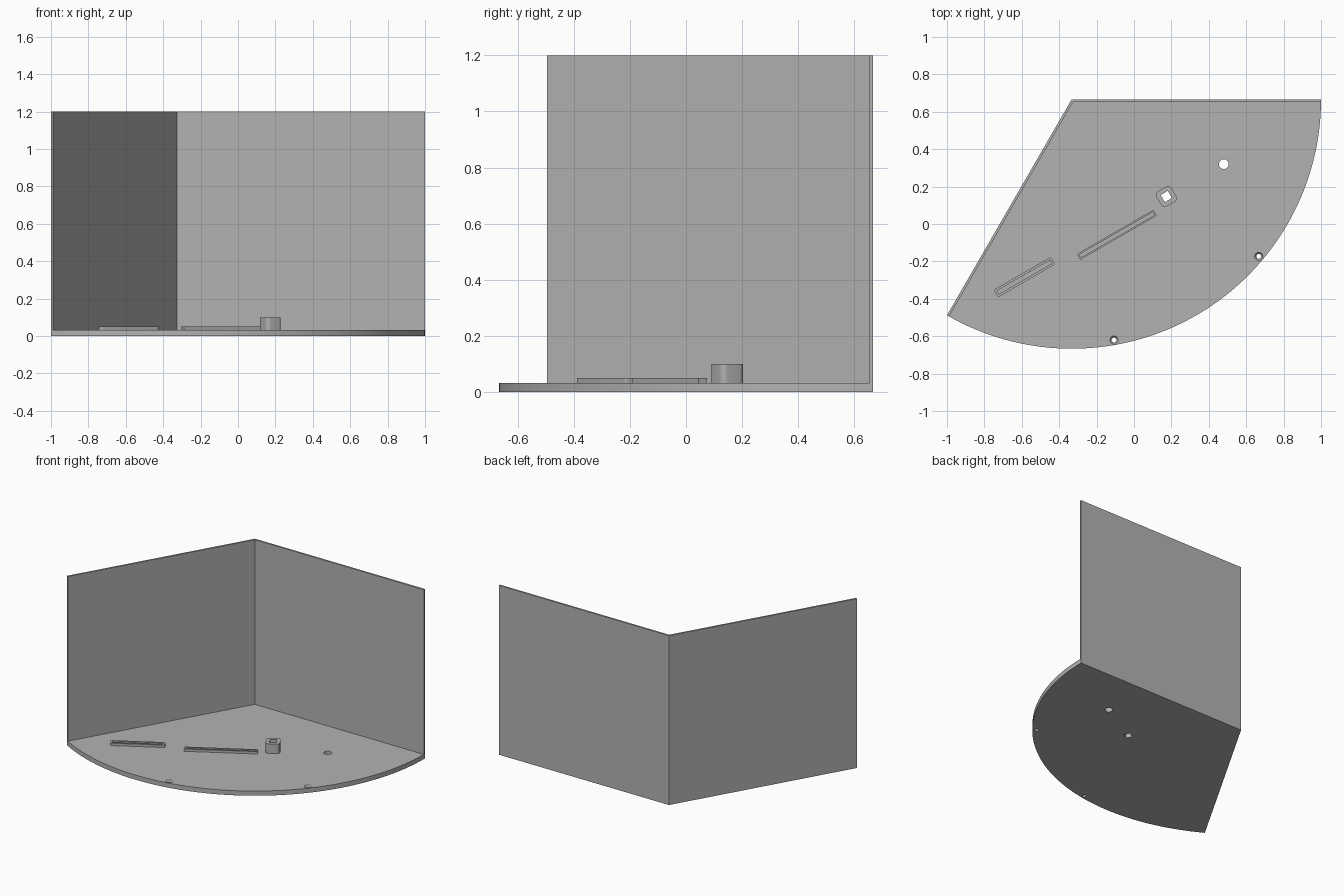
import bpy, math
from mathutils import Matrix, Vector

cube = bpy.data.objects.get("Cube")
if cube:
    bpy.data.objects.remove(cube)

grey = bpy.data.materials.new("plain_grey")
grey.use_nodes = True
COLOUR = (0.45, 0.45, 0.45, 1)
grey.diffuse_color = COLOUR
grey.node_tree.nodes["Principled BSDF"].inputs["Base Color"].default_value = COLOUR

CORNER = Vector((-1 / 3, 2 / 3))   # where the two walls meet
RADIUS = 4 / 3
FLOOR, RIM, TOP = 0.033, 0.05, 1.2
WALL = 0.0133
TILT = math.radians(30)            # fittings lie along this diagonal


def arc(centre, radius, start, end, steps):
    return [Vector(centre) + radius * Vector((math.cos(a), math.sin(a)))
            for a in (math.radians(start + (end - start) * i / steps) for i in range(steps + 1))]


def loft(name, rings):
    """Closed solid through (outline, height) rings, lowest first."""
    n = len(rings[0][0])
    verts = [(p.x, p.y, z) for outline, z in rings for p in outline]
    faces = [list(range(n))[::-1], list(range(len(verts) - n, len(verts)))]
    for k in range(len(rings) - 1):
        for i in range(n):
            j = (i + 1) % n
            faces.append((k * n + i, k * n + j, k * n + n + j, k * n + n + i))
    mesh = bpy.data.meshes.new(name)
    mesh.from_pydata(verts, [], faces)
    mesh.materials.append(grey)
    obj = bpy.data.objects.new(name, mesh)
    bpy.context.collection.objects.link(obj)
    return obj


def prism(name, outline, low, high):
    return loft(name, [(outline, low), (outline, high)])


def circle(centre, radius):
    return arc(centre, radius, 0, 360, 32)[:-1]


def slanted_box(centre, length, width, corner=0):
    """Rectangle along the diagonal, with optional rounded corners."""
    pts = []
    for sx, sy, start in ((1, 1, 0), (-1, 1, 90), (-1, -1, 180), (1, -1, 270)):
        p = Vector((sx * (length / 2 - corner), sy * (width / 2 - corner)))
        pts += arc(p, corner, start, start + 90, 8) if corner else [p]
    turn = Matrix.Rotation(TILT, 2)
    return [Vector(centre) + turn @ p for p in pts]


def cut(obj, cutter):
    mod = obj.modifiers.new("cut", "BOOLEAN")
    mod.operation, mod.solver, mod.object = "DIFFERENCE", "EXACT", cutter
    bpy.context.view_layer.objects.active = obj
    bpy.ops.object.modifier_apply(modifier=mod.name)


def smooth(obj):
    bpy.ops.object.select_all(action="DESELECT")
    obj.select_set(True)
    bpy.context.view_layer.objects.active = obj
    bpy.ops.object.shade_smooth_by_angle(angle=TILT)


# Fan-shaped floor plate
floor = prism("floor_plate", [CORNER] + arc(CORNER, RADIUS, -120, 0, 90), 0, FLOOR)

# Pair of walls as one bent strip, mitred at the corner
far = Vector((math.cos(math.radians(-120)), math.sin(math.radians(-120))))
inward = Vector((-far.y, far.x))
right_end = CORNER + Vector((RADIUS, 0))
left_end = CORNER + far * RADIUS
mitre = CORNER + Vector((WALL / math.tan(math.radians(60)), -WALL))
walls = prism("corner_walls", [CORNER, left_end, left_end + inward * WALL, mitre,
                               right_end - Vector((0, WALL)), right_end], FLOOR, TOP)

# Square socket with a bore that passes through the floor
SOCKET = (0.173, 0.147)
socket = prism("square_socket", slanted_box(SOCKET, 0.093, 0.093, 0.022), FLOOR, 0.1)
bore = prism("bore_cutter", slanted_box(SOCKET, 0.044, 0.044), -0.1, 0.2)
cut(socket, bore)

# Two low slotted rails
rails = []
for name, centre, length, width, slot, corner in (
        ("short_rail", (-0.586, -0.284), 0.353, 0.046, 0.02, 0.009),
        ("long_rail", (-0.092, -0.058), 0.472, 0.036, 0.018, 0)):
    rail = prism(name, slanted_box(centre, length, width, corner), FLOOR, RIM)
    groove = prism("groove_cutter", slanted_box(centre, length - width + slot, slot), FLOOR - 0.01, 0.1)
    cut(rail, groove)
    bpy.data.objects.remove(groove)
    rails.append(rail)

# Floor holes: bore, plain round hole, two countersunk screw holes
holes = [bore, prism("hole_cutter", circle((0.48, 0.32), 0.026), -0.1, 0.1)]
for spot in ((0.667, -0.173), (-0.107, -0.62)):
    narrow, wide = circle(spot, 0.013), circle(spot, 0.022)
    holes.append(loft("screw_cutter", [(narrow, -0.1), (narrow, FLOOR - 0.012),
                                       (wide, FLOOR), (wide, 0.1)]))
for hole in holes:
    cut(floor, hole)
    bpy.data.objects.remove(hole)

for part in [floor, socket] + rails:
    smooth(part)
